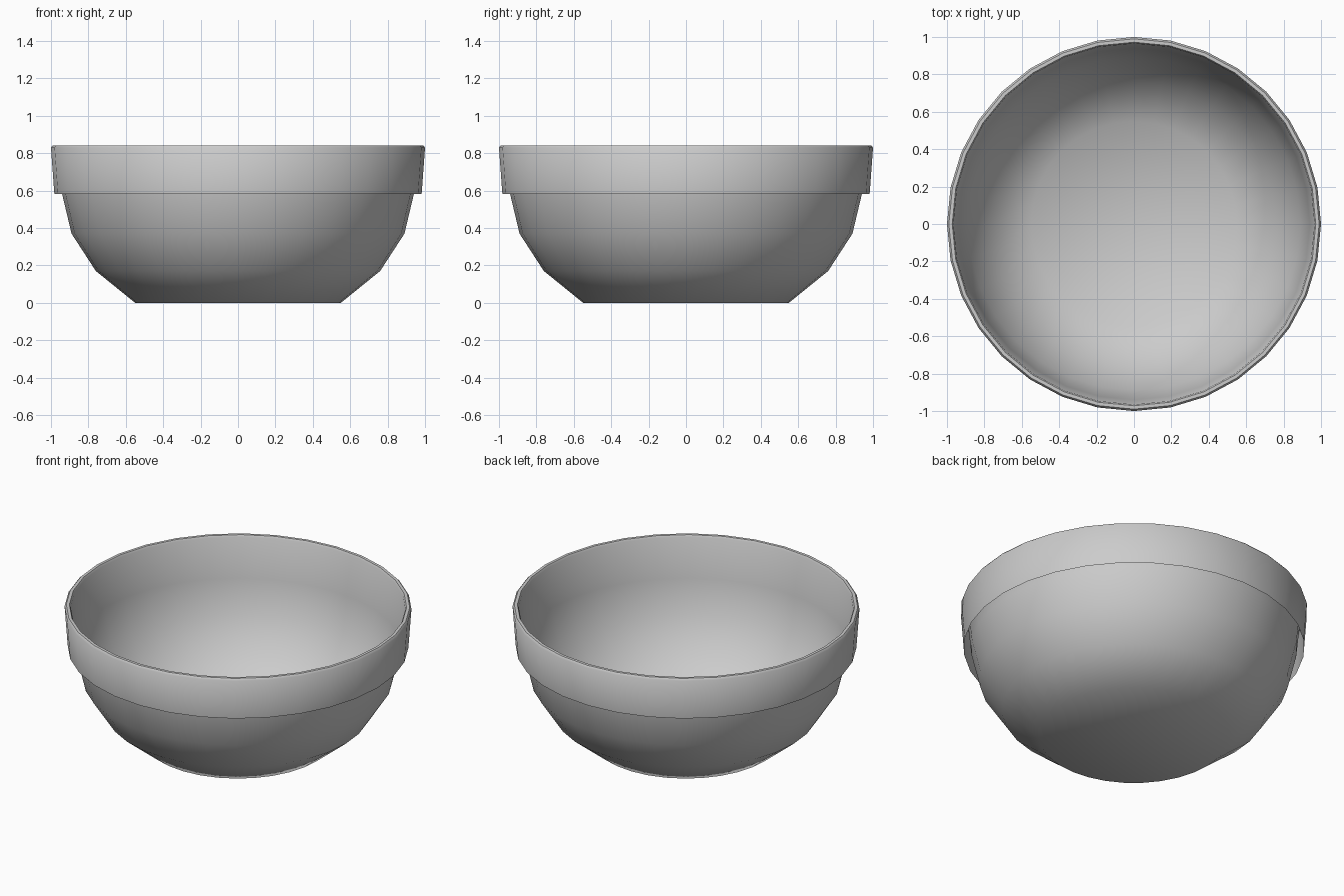
import bpy, bmesh, math

if "Cube" in bpy.data.objects:
    bpy.data.objects.remove(bpy.data.objects["Cube"])

SEGMENTS = 32


def lathe(name, profile):
    """Spin a (radius, height) profile around z; a zero radius closes the form."""
    bm = bmesh.new()
    rings = []
    for r, z in profile:
        if r == 0:
            rings.append([bm.verts.new((0, 0, z))] * SEGMENTS)
        else:
            rings.append([bm.verts.new((r * math.cos(2 * math.pi * i / SEGMENTS),
                                        r * math.sin(2 * math.pi * i / SEGMENTS), z))
                          for i in range(SEGMENTS)])
    for low, high in zip(rings, rings[1:]):
        for i in range(SEGMENTS):
            j = (i + 1) % SEGMENTS
            bm.faces.new(list(dict.fromkeys((low[i], low[j], high[j], high[i]))))
    mesh = bpy.data.meshes.new(name)
    bm.to_mesh(mesh)
    bm.free()
    obj = bpy.data.objects.new(name, mesh)
    bpy.context.collection.objects.link(obj)
    bpy.context.view_layer.objects.active = obj
    obj.select_set(True)
    bpy.ops.object.shade_smooth_by_angle(angle=math.radians(45))
    return obj


# Thin bowl: floor, curved wall, rounded rim, then a collar hanging outside the wall
lathe("bowl", [
    (0, 0), (0.55, 0), (0.76, 0.17), (0.89, 0.37), (0.94, 0.58),
    (0.965, 0.83), (0.972, 0.842), (0.99, 0.842), (1.0, 0.83), (0.982, 0.583),
])
